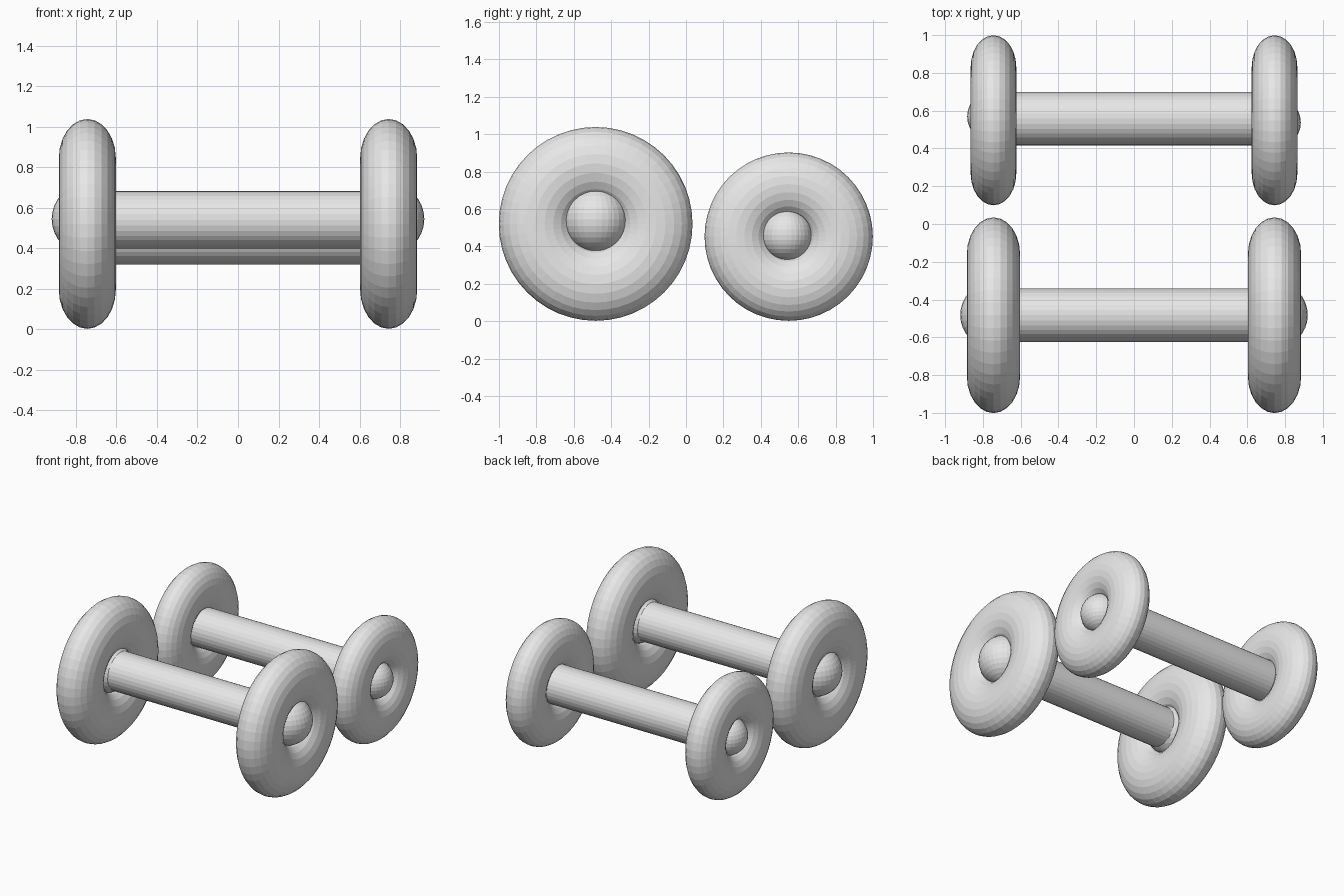
import bpy
from math import pi

cube = bpy.data.objects.get("Cube")
if cube:
    bpy.data.objects.remove(cube, do_unlink=True)

# Single plain grey material
grey = bpy.data.materials.new("plain_grey")
grey.use_nodes = True
colour = (0.8, 0.8, 0.8, 1)
grey.diffuse_color = colour
grey.node_tree.nodes["Principled BSDF"].inputs["Base Color"].default_value = colour


def finish(name):
    obj = bpy.context.object
    obj.name = name
    obj.data.materials.append(grey)
    return obj


def wheel(name, x, y, radius, half_width):
    """Flattened torus standing upright, touching the ground."""
    tube = radius * 0.376
    bpy.ops.mesh.primitive_torus_add(
        major_segments=48, minor_segments=24,
        major_radius=radius - tube, minor_radius=tube,
        location=(x, y, radius + 0.002), rotation=(0, pi / 2, 0))
    finish(name).scale.z = half_width / tube


def hub(name, x, y, z, radius):
    bpy.ops.mesh.primitive_uv_sphere_add(
        segments=32, ring_count=16, radius=radius, location=(x, y, z))
    finish(name)


def axle(name, y, z):
    bpy.ops.mesh.primitive_cylinder_add(
        vertices=32, radius=0.142, depth=1.4,
        location=(0, y, z), rotation=(0, pi / 2, 0))
    finish(name)


# Larger front pair and smaller rear pair
axle("front_axle", -0.483, 0.54)
axle("rear_axle", 0.558, 0.461)
for side, s in (("left", 1), ("right", -1)):
    x = s * 0.744
    wheel("front_wheel_" + side, x, -0.483, 0.518, 0.141)
    hub("front_hub_" + side, x, -0.482, 0.544, 0.176)
    wheel("rear_wheel_" + side, x, 0.549, 0.45, 0.121)
    hub("rear_hub_" + side, x, 0.553 - s * 0.016, 0.462, 0.139)
